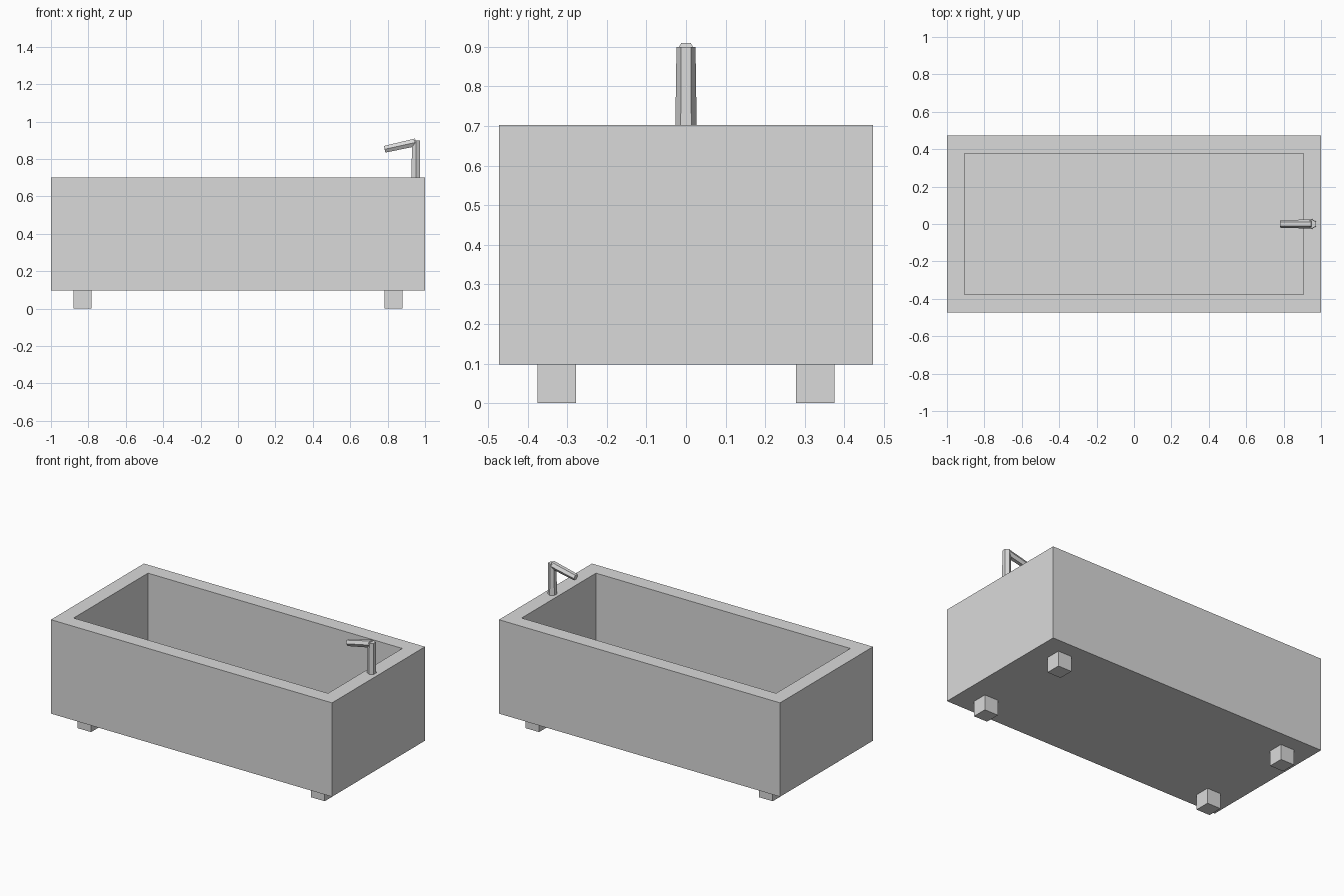
import bpy
import bmesh
import math
from mathutils import Vector

if "Cube" in bpy.data.objects:
    bpy.data.objects.remove(bpy.data.objects["Cube"], do_unlink=True)

GREY = (0.7, 0.7, 0.7, 1.0)
grey = bpy.data.materials.new("plain grey")
grey.use_nodes = True
grey.diffuse_color = GREY
grey.node_tree.nodes["Principled BSDF"].inputs["Base Color"].default_value = GREY


def finish(name, bm):
    bmesh.ops.recalc_face_normals(bm, faces=bm.faces)
    mesh = bpy.data.meshes.new(name)
    bm.to_mesh(mesh)
    bm.free()
    mesh.materials.append(grey)
    obj = bpy.data.objects.new(name, mesh)
    bpy.context.collection.objects.link(obj)
    return obj


def box(size, centre):
    bm = bmesh.new()
    bmesh.ops.create_cube(bm, size=1)
    bmesh.ops.scale(bm, vec=size, verts=bm.verts)
    bmesh.ops.translate(bm, vec=centre, verts=bm.verts)
    return bm


def hex_bar(name, start, end, r_start, r_end):
    """Tapered six-sided bar lying in the xz plane, with corners facing +-y."""
    start, end = Vector(start), Vector(end)
    side = Vector((0, 1, 0))
    up = side.cross(end - start).normalized()
    bm = bmesh.new()
    rings = []
    for centre, r in ((start, r_start), (end, r_end)):
        angles = [math.tau * i / 6 for i in range(6)]
        rings.append([bm.verts.new(centre + r * (side * math.cos(a) + up * math.sin(a)))
                      for a in angles])
    for ring in rings:
        bm.faces.new(ring)
    for i in range(6):
        j = (i + 1) % 6
        bm.faces.new((rings[0][i], rings[0][j], rings[1][j], rings[1][i]))
    return finish(name, bm)


# Tub: a box whose top is inset for the rim and sunk for the basin
RIM = 0.095
FLOOR = 0.022
HEIGHT = 0.604
bm = box((2, 0.945, HEIGHT), (0, 0, 0.4))
top = max(bm.faces, key=lambda f: f.calc_center_median().z)
bmesh.ops.inset_region(bm, faces=[top], thickness=RIM, use_even_offset=True)
floor = bmesh.ops.extrude_discrete_faces(bm, faces=[top])["faces"][0]
bmesh.ops.translate(bm, vec=(0, 0, FLOOR - HEIGHT), verts=floor.verts)
finish("tub", bm)

# Four square feet
for x, x_name in ((-0.831, "right"), (0.831, "left")):
    for y, y_name in ((-0.327, "front"), (0.327, "back")):
        finish(f"{y_name}_{x_name}_foot", box((0.097, 0.097, 0.098), (x, y, 0.049)))

# Tap on the rim at the left end
hex_bar("tap_post", (0.951, 0, 0.7), (0.951, 0, 0.9), 0.027, 0.024)
hex_bar("tap_spout", (0.951, 0, 0.889), (0.784, 0, 0.852), 0.024, 0.021)
